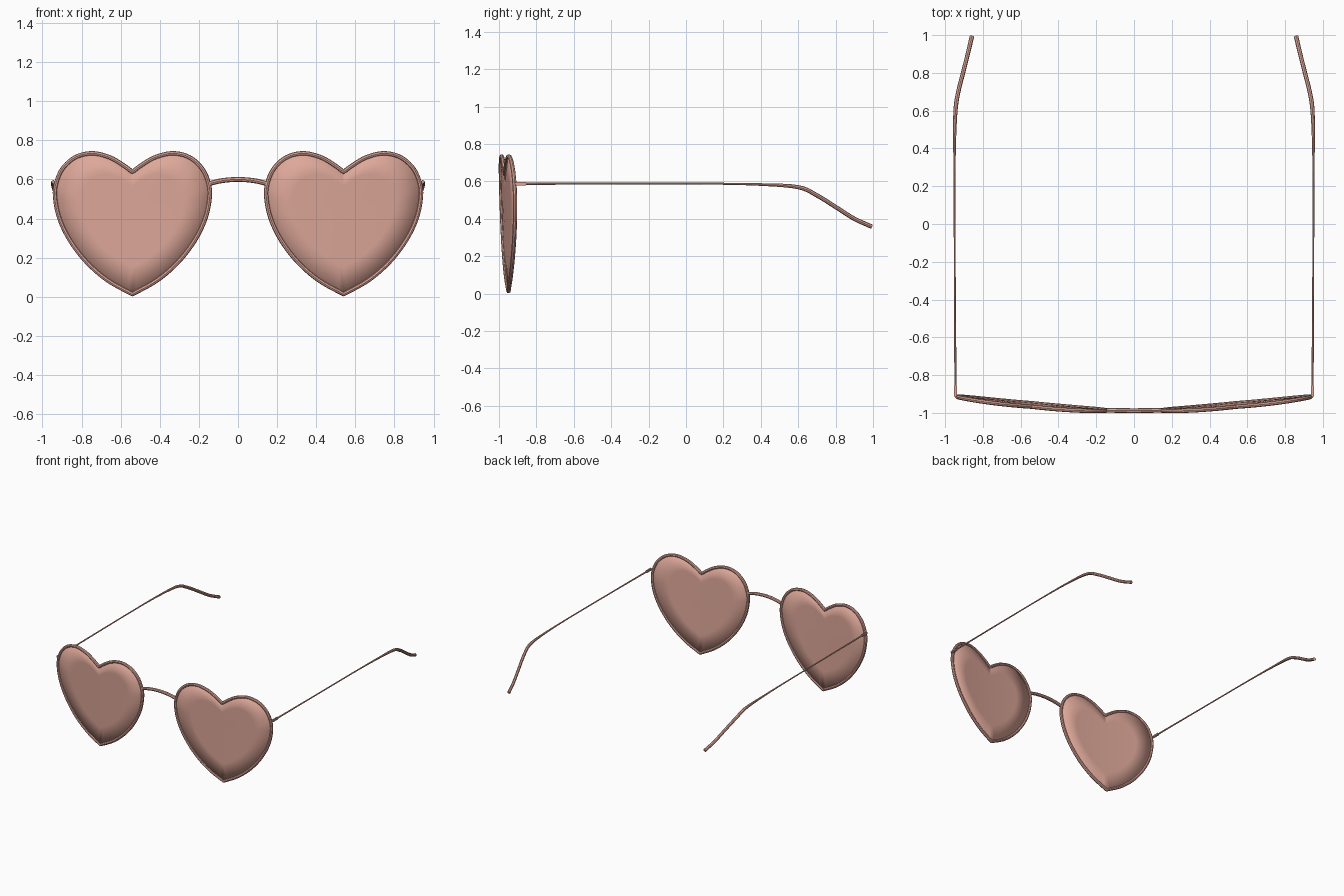
import bpy, bmesh
from mathutils import Vector

if "Cube" in bpy.data.objects:
    bpy.data.objects.remove(bpy.data.objects["Cube"])

mat = bpy.data.materials.new("rose")
mat.diffuse_color = (0.73, 0.39, 0.32, 1)
mat.use_nodes = True
mat.node_tree.nodes["Principled BSDF"].inputs["Base Color"].default_value = mat.diffuse_color

CX = 0.54            # heart centre in x
RIM = 0.0115         # rim wire radius


def front_y(x, z):
    """Wrapped, slightly tilted surface that the front follows."""
    return -0.988 + 0.085 * x * x - 0.03 * (z - 0.5)


def smooth_path(pts, n):
    """Catmull-Rom samples through the points."""
    p = [Vector(q) for q in pts]
    p = [2 * p[0] - p[1]] + p + [2 * p[-1] - p[-2]]
    out = []
    for i in range(1, len(p) - 2):
        a, b, c, d = p[i - 1:i + 3]
        for k in range(n):
            t = k / n
            out.append(0.5 * (2 * b + (c - a) * t + (2 * a - 5 * b + 4 * c - d) * t * t
                              + (3 * b - a - 3 * c + d) * t ** 3))
    return out + [p[-2]]


def finish(ob):
    bpy.ops.object.select_all(action='DESELECT')
    ob.select_set(True)
    bpy.context.view_layer.objects.active = ob
    if ob.type == 'CURVE':
        bpy.ops.object.convert(target='MESH')
        ob = bpy.context.object
    ob.data.materials.clear()
    ob.data.materials.append(mat)
    bpy.ops.object.shade_smooth_by_angle(angle=0.7)
    return ob


def tube(name, pts, radii, cyclic=False):
    cu = bpy.data.curves.new(name, 'CURVE')
    cu.dimensions = '3D'
    cu.bevel_depth = 1.0
    cu.bevel_resolution = 2
    cu.use_fill_caps = not cyclic
    sp = cu.splines.new('POLY')
    sp.points.add(len(pts) - 1)
    for q, co, r in zip(sp.points, pts, radii):
        q.co = (*co, 1)
        q.radius = r
    sp.use_cyclic_u = cyclic
    ob = bpy.data.objects.new(name, cu)
    bpy.context.collection.objects.link(ob)
    return finish(ob)


def mesh_object(name, bm):
    bmesh.ops.recalc_face_normals(bm, faces=bm.faces)
    me = bpy.data.meshes.new(name)
    bm.to_mesh(me)
    bm.free()
    ob = bpy.data.objects.new(name, me)
    bpy.context.collection.objects.link(ob)
    return ob


# Heart outline: one half from cleft to tip, then mirrored
half = [(0, 0.645), (0.05, 0.682), (0.12, 0.722), (0.21, 0.743), (0.30, 0.722),
        (0.37, 0.658), (0.404, 0.57), (0.404, 0.49), (0.38, 0.39), (0.325, 0.28),
        (0.24, 0.17), (0.13, 0.075), (0, 0.002)]
half = [(x * 0.972, 0.4 + (z - 0.4) * 0.972) for x, z in half]
h = smooth_path(half, 5)
heart = [(p.x, p.y) for p in h] + [(-p.x, p.y) for p in h[-2:0:-1]]

# Temple arm: x, y, z, radius
arm = [(0.945, -0.88, 0.587, 0.006), (0.948, -0.4, 0.588, 0.005),
       (0.950, 0.1, 0.588, 0.005), (0.950, 0.40, 0.583, 0.007),
       (0.945, 0.60, 0.569, 0.011), (0.930, 0.70, 0.525, 0.0115),
       (0.905, 0.80, 0.463, 0.0115), (0.880, 0.90, 0.400, 0.0115),
       (0.858, 0.993, 0.358, 0.012)]
arm = smooth_path(arm, 5)

for s, side in ((1, "right"), (-1, "left")):
    def on_front(dx, z):
        x = s * (CX + dx)
        return (x, front_y(x, z), z)

    # Rim wire
    tube("rim_" + side, [on_front(x, z) for x, z in heart], [RIM] * len(heart), True)

    # Lens: concentric rings closed by a fan
    bm = bmesh.new()
    rings = [[bm.verts.new(on_front(x * f, 0.42 + (z - 0.42) * f)) for x, z in heart]
             for f in (1, 0.66, 0.33)]
    mid = bm.verts.new(on_front(0, 0.42))
    n = len(heart)
    for i in range(n):
        j = (i + 1) % n
        for a, b in zip(rings, rings[1:]):
            bm.faces.new((a[i], a[j], b[j], b[i]))
        bm.faces.new((rings[-1][i], rings[-1][j], mid))
    lens = mesh_object("lens_" + side, bm)
    sol = lens.modifiers.new("thickness", 'SOLIDIFY')
    sol.thickness = 0.006
    sol.offset = 0
    finish(lens)

    # Hinge block
    bm = bmesh.new()
    bmesh.ops.create_cube(bm, size=1)
    for v in bm.verts:
        v.co = (s * 0.945 + v.co.x * 0.018, -0.883 + v.co.y * 0.066, 0.587 + v.co.z * 0.02)
    bmesh.ops.bevel(bm, geom=bm.edges[:], offset=0.005, segments=2, affect='EDGES')
    finish(mesh_object("hinge_" + side, bm))

    # Temple arm with thicker, drooping ear end
    tube("temple_" + side, [(s * p[0], p[1], p[2]) for p in arm], [p[3] for p in arm])

# Arched nose bridge
bridge = smooth_path([(x, front_y(x, z) + 0.003, z) for x, z in
                      [(-0.142, 0.58), (-0.08, 0.594), (0, 0.6), (0.08, 0.594), (0.142, 0.58)]], 4)
tube("bridge", bridge, [0.0125] * len(bridge))
